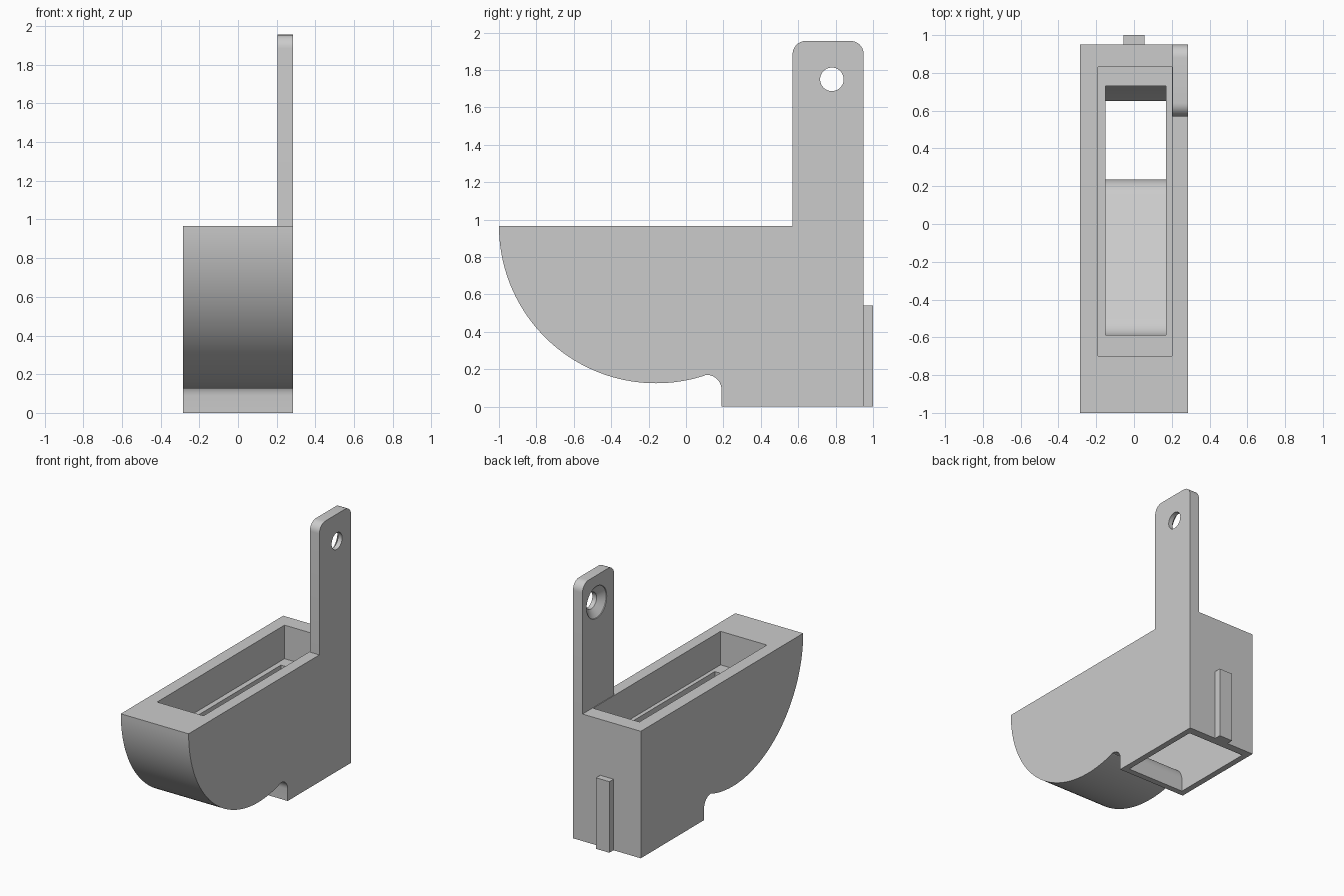
import bpy
import bmesh
from math import sin, cos, radians

if "Cube" in bpy.data.objects:
    bpy.data.objects.remove(bpy.data.objects["Cube"], do_unlink=True)

grey = bpy.data.materials.new("plain_grey")
grey.use_nodes = True
grey.diffuse_color = (0.6, 0.6, 0.6, 1)
grey.node_tree.nodes["Principled BSDF"].inputs["Base Color"].default_value = (0.6, 0.6, 0.6, 1)


def arc(cy, cz, r, start, end, steps):
    """Points on an arc in the side plane, angles in degrees."""
    angles = [radians(start + (end - start) * i / steps) for i in range(steps + 1)]
    return [(cy + r * cos(a), cz + r * sin(a)) for a in angles]


def loft(name, sections):
    """Solid through matching side outlines, each given as (x, points)."""
    bm = bmesh.new()
    rings = [[bm.verts.new((x, y, z)) for y, z in pts] for x, pts in sections]
    for a, b in zip(rings, rings[1:]):
        for i in range(len(a)):
            j = (i + 1) % len(a)
            bm.faces.new((a[i], a[j], b[j], b[i]))
    bm.faces.new(rings[0])
    bm.faces.new(rings[-1])
    bmesh.ops.recalc_face_normals(bm, faces=bm.faces)
    mesh = bpy.data.meshes.new(name)
    bm.to_mesh(mesh)
    bm.free()
    mesh.materials.append(grey)
    obj = bpy.data.objects.new(name, mesh)
    bpy.context.collection.objects.link(obj)
    return obj


def prism(name, x0, x1, pts):
    return loft(name, [(x0, pts), (x1, pts)])


def box(name, x0, x1, y0, y1, z0, z1):
    return prism(name, x0, x1, [(y0, z0), (y1, z0), (y1, z1), (y0, z1)])


def select(obj):
    bpy.ops.object.select_all(action="DESELECT")
    obj.select_set(True)
    bpy.context.view_layer.objects.active = obj


def cut(obj, cutter):
    cutter.hide_render = True
    mod = obj.modifiers.new("cut", "BOOLEAN")
    mod.operation = "DIFFERENCE"
    mod.solver = "EXACT"
    mod.object = cutter
    select(obj)
    bpy.ops.object.modifier_apply(modifier=mod.name)
    bpy.data.objects.remove(cutter, do_unlink=True)


W = 0.285      # half width
TOP = 0.965    # rim height
BACK = 0.95    # back wall

# Body: round belly, small lip, square outlet
outline = arc(-0.16, TOP, 0.84, 180, 288, 48)
outline += arc(0.11, 0.09, 0.08, 95, 0, 10)
outline += [(0.19, 0), (BACK, 0), (BACK, TOP)]
body = prism("hopper_body", -W, W, outline)

# Upper pocket and the narrower slot in its floor
cut(body, box("pocket_cutter", -0.19, 0.2, -0.7, 0.83, 0.71, 1.1))
cut(body, box("slot_cutter", -0.15, 0.17, -0.588, 0.73, 0.6, 0.8))

# Inner chamber: back wedge, curved front wall, ramp, rounded lip and outlet
chamber = [(0.89, -0.1), (0.89, 0.25), (0.65, 0.3), (0.732, 0.5), (0.732, 0.63), (-0.59, 0.63)]
chamber += arc(-0.453, 0.574, 0.137, 180, 250, 8)
chamber += arc(0.11, 0.09, 0.125, 70, 0, 10)
chamber += [(0.235, -0.1)]
cut(body, prism("chamber_cutter", -0.24, 0.24, chamber))

# Hanging tab with rounded top corners
R = 0.07
tab_pts = [(0.57, TOP), (BACK, TOP)]
tab_pts += arc(BACK - R, 1.955 - R, R, 0, 90, 8)
tab_pts += arc(0.57 + R, 1.955 - R, R, 90, 180, 8)
tab = prism("hanging_tab", 0.205, W, tab_pts)


# Screw hole, countersunk on the inner face
def ring(r):
    return arc(0.78, 1.75, r, 0, 360, 40)[:-1]


cut(tab, loft("screw_cutter", [(0.195, ring(0.125)), (0.21, ring(0.12)), (0.25, ring(0.063)), (0.32, ring(0.063))]))

# Locating rib on the back
rib = box("back_rib", -0.056, 0.056, BACK, 1.0, 0, 0.54)

for part in (body, tab, rib):
    select(part)
    bpy.ops.object.shade_smooth_by_angle(angle=radians(25))
